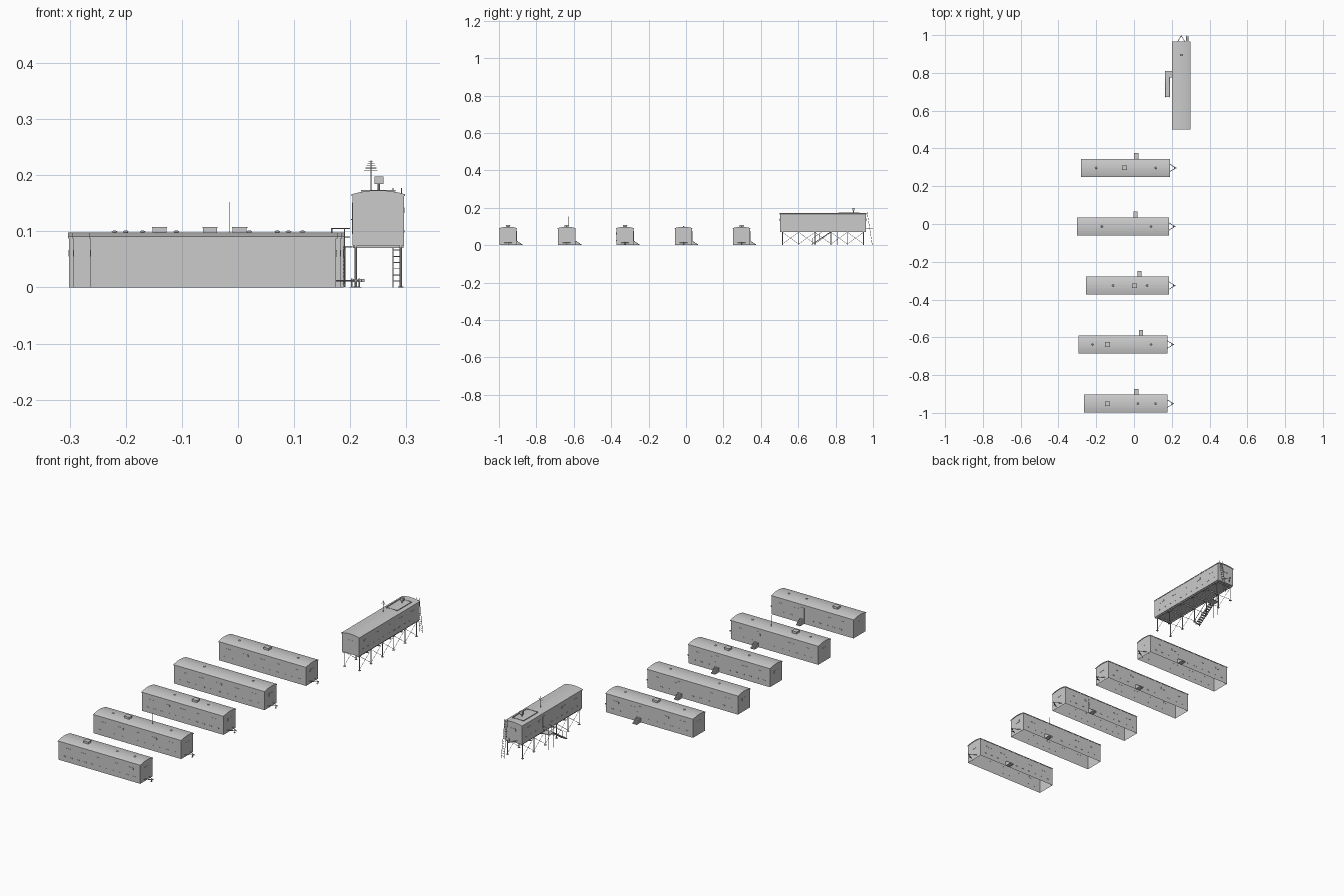
import bpy, bmesh, math
from mathutils import Matrix, Vector

if "Cube" in bpy.data.objects:
    bpy.data.objects.remove(bpy.data.objects["Cube"])

HALF_W, WALL_H, RISE = 0.046, 0.088, 0.007


class Part:
    """Collects primitives into one named mesh object."""
    def __init__(self, name, place):
        self.name, self.place, self.bm = name, place, bmesh.new()

    def box(self, x0, x1, y0, y1, z0, z1):
        m = Matrix.Translation(((x0 + x1) / 2, (y0 + y1) / 2, (z0 + z1) / 2))
        m = m @ Matrix.Diagonal((x1 - x0, y1 - y0, z1 - z0, 1))
        bmesh.ops.create_cube(self.bm, size=1, matrix=m)

    def bar(self, a, b, r=0.001, sides=6, r2=None):
        a, b = Vector(a), Vector(b)
        d = b - a
        m = Matrix.Translation((a + b) / 2) @ d.to_track_quat('Z', 'Y').to_matrix().to_4x4()
        bmesh.ops.create_cone(self.bm, cap_ends=True, segments=sides, radius1=r,
                              radius2=r if r2 is None else r2, depth=d.length, matrix=m)

    def extrude_x(self, profile, x0, x1, close):
        """Sweep a y-z profile along x; leave its last edge open unless close."""
        rings = [[self.bm.verts.new((x, y, z)) for y, z in profile] for x in (x0, x1)]
        n = len(profile)
        for i in range(n if close else n - 1):
            j = (i + 1) % n
            self.bm.faces.new((rings[0][i], rings[0][j], rings[1][j], rings[1][i]))
        self.bm.faces.new(rings[0][::-1])
        self.bm.faces.new(rings[1])

    def done(self):
        bmesh.ops.recalc_face_normals(self.bm, faces=self.bm.faces)
        me = bpy.data.meshes.new(self.name)
        self.bm.to_mesh(me)
        self.bm.free()
        ob = bpy.data.objects.new(self.name, me)
        ob.matrix_world = self.place
        bpy.context.collection.objects.link(ob)


def arch(half, z, rise, n=8):
    return [(half * (2 * i / n - 1), z + rise * (1 - (2 * i / n - 1) ** 2)) for i in range(n + 1)]


def trailer(tag, place, length, floor=False, unit=None, vents=()):
    L = length / 2
    # hollow wall shell, open underneath on the ground trailers
    p = Part(tag + "_walls", place)
    p.extrude_x([(-HALF_W, 0)] + arch(HALF_W, WALL_H, RISE) + [(HALF_W, 0)],
                -L + 0.002, L - 0.002, floor)
    p.done()
    # arched roof with small overhang
    p = Part(tag + "_roof", place)
    p.extrude_x(arch(0.048, WALL_H + 0.003, RISE) + arch(0.048, WALL_H - 0.0005, RISE)[::-1], -L, L, True)
    p.done()
    # slit windows above, short vents below, on both sides and ends
    p = Part(tag + "_windows", place)
    for s in (-1, 1):
        y0, y1 = sorted((s * (HALF_W - 0.0005), s * (HALF_W + 0.001)))
        for i in range(5):
            x = (i - 2) * length * 0.19
            if s > 0 and i == 2:
                continue
            p.box(x - 0.014, x + 0.014, y0, y1, 0.058, 0.067)
        for i in range(11):
            x = (i - 5) * length * 0.085
            if s > 0 and 0 < x < 0.09:
                continue
            p.box(x - 0.006, x + 0.006, y0, y1, 0.023, 0.027)
        x0, x1 = sorted((s * (L - 0.0025), s * (L - 0.001)))
        p.box(x0, x1, -0.014, 0.014, 0.055, 0.067)
    p.done()
    # tow frame with coupling
    p = Part(tag + "_tow_frame", place)
    for s in (-1, 1):
        p.bar((L - 0.004, s * 0.022, 0.012), (L + 0.032, 0, 0.012), 0.0015, 4)
    p.box(L + 0.028, L + 0.035, -0.002, 0.002, 0.010, 0.015)
    if not floor:
        p.bar((L + 0.026, 0, 0), (L + 0.026, 0, 0.016), 0.0015)
        p.box(L + 0.022, L + 0.030, -0.004, 0.004, 0, 0.001)
    p.done()
    # roof fittings
    p = Part(tag + "_roof_fittings", place)
    if unit is not None:
        p.box(unit - 0.0125, unit + 0.0125, -0.011, 0.011, 0.094, 0.106)
        p.box(unit - 0.0135, unit + 0.0135, -0.012, 0.012, 0.106, 0.108)
    for x in vents:
        p.bar((x, 0, 0.095), (x, 0, 0.1), 0.004, 10)
        p.bar((x, 0, 0.099), (x, 0, 0.101), 0.0055, 10, 0.003)
    p.done()


def entry(tag, place, x, steps=True):
    p = Part(tag + "_door", place)
    p.box(x - 0.011, x + 0.011, HALF_W - 0.001, HALF_W + 0.001, 0.02, 0.076)
    p.bar((x + 0.008, HALF_W, 0.046), (x + 0.008, HALF_W + 0.003, 0.046), 0.001)
    p.done()
    if steps:
        p = Part(tag + "_steps", place)
        for i in range(4):
            y = HALF_W + i * 0.008
            p.box(x - 0.011, x + 0.011, y, y + 0.008, 0, 0.022 - i * 0.0055)
        p.done()


# ground trailers: x range, y centre, steps x, roof unit x, roof vents x
ROW = [(-0.28, 0.19, 0.297, 0.012, -0.05, (-0.2, 0.115)),
       (-0.303, 0.185, -0.013, 0.008, None, (-0.17, 0.09)),
       (-0.255, 0.185, -0.326, 0.03, 0.003, (-0.11, 0.07)),
       (-0.295, 0.177, -0.638, 0.037, -0.14, (-0.22, 0.09)),
       (-0.265, 0.177, -0.951, 0.012, -0.14, (0.02, 0.115))]
for k, (x0, x1, y, sx, unit, vents) in enumerate(ROW, 1):
    cx = (x0 + x1) / 2
    place = Matrix.Translation((cx, y, 0))
    tag = f"ground_trailer_{k}"
    trailer(tag, place, x1 - x0, unit=None if unit is None else unit - cx, vents=[v - cx for v in vents])
    entry(tag, place, sx - cx)

# whip antenna on the fourth trailer
p = Part("whip_antenna", Matrix.Translation((-0.015, -0.63, 0)))
p.bar((0, 0, 0.094), (0, 0, 0.152), 0.0006)
p.done()

# raised trailer, turned so its length runs along y
BASE = 0.075
ground = Matrix.Translation((0.25, 0.7325, 0)) @ Matrix.Rotation(math.pi / 2, 4, 'Z')
raised = Matrix.Translation((0, 0, BASE)) @ ground
trailer("raised_trailer", raised, 0.465, floor=True)
entry("raised_trailer", raised, 0.06, steps=False)

# stilts: posts, foot plates, beams and cross braces
p = Part("stilts", ground)
xs = [-0.217 + i * 0.0868 for i in range(6)]
for s in (-1, 1):
    y = s * 0.04
    p.box(-0.23, 0.23, y - 0.002, y + 0.002, BASE - 0.005, BASE)
    for x in xs:
        p.bar((x, y, 0), (x, y, BASE - 0.004), 0.002, 8)
        p.box(x - 0.005, x + 0.005, y - 0.005, y + 0.005, 0, 0.0015)
    for a, b in zip(xs, xs[1:]):
        p.bar((a, y, 0.006), (b, y, BASE - 0.006), 0.0008, 4)
        p.bar((b, y, 0.006), (a, y, BASE - 0.006), 0.0008, 4)
for x in xs:
    p.box(x - 0.002, x + 0.002, -0.045, 0.045, BASE - 0.005, BASE)
p.done()

# landing and stair flight
p = Part("landing_stairs", ground)
p.box(0.042, 0.078, 0.046, 0.085, 0.071, 0.074)
for x in (0.044, 0.076):
    p.bar((x, 0.083, 0), (x, 0.083, 0.106), 0.0012)
for z in (0.09, 0.105):
    p.bar((0.044, 0.083, z), (0.077, 0.083, z), 0.0008)
    p.bar((0.076, 0.05, z), (0.076, 0.083, z), 0.0008)
for i in range(10):
    x, z = -0.055 + i * 0.0102, 0.005 + i * 0.0068
    p.box(x - 0.005, x + 0.005, 0.06, 0.084, z, z + 0.0015)
for y in (0.06, 0.084):
    p.bar((-0.062, y, 0.0015), (0.043, y, 0.072), 0.0016, 4)
    p.bar((-0.058, y, 0.034), (0.044, y, 0.105), 0.0008)
    for i in range(3):
        p.bar((-0.058 + i * 0.04, y, 0.004 + i * 0.027), (-0.058 + i * 0.04, y, 0.034 + i * 0.028), 0.0008)
p.done()

# leaning ladder at the back end
p = Part("roof_ladder", ground)
for y in (-0.026, -0.041):
    p.bar((0.264, y, 0), (0.236, y, 0.177), 0.001)
for i in range(1, 16):
    t = i / 16
    p.bar((0.264 - 0.028 * t, -0.026, 0.177 * t), (0.264 - 0.028 * t, -0.041, 0.177 * t), 0.0008)
p.done()

# antenna mast with graded crossbars
p = Part("antenna_mast", ground)
p.bar((0.04, 0.013, 0.168), (0.04, 0.013, 0.226), 0.0009)
for i in range(5):
    w = 0.012 - i * 0.002
    p.bar((0.04, 0.013 - w, 0.209 + i * 0.0038), (0.04, 0.013 + w, 0.209 + i * 0.0038), 0.0006)
p.done()

# roof lookout lamp on a stand, inside a low guard frame
p = Part("roof_lamp", ground)
p.bar((0.163, -0.001, 0.17), (0.163, -0.001, 0.186), 0.002)
p.box(0.158, 0.168, -0.009, 0.007, 0.184, 0.198)
p.done()
p = Part("roof_walkway_frame", ground)
for y in (-0.03, 0.03):
    p.box(0.085, 0.195, y - 0.001, y + 0.001, 0.171, 0.174)
for x in (0.085, 0.195):
    p.box(x - 0.001, x + 0.001, -0.031, 0.031, 0.171, 0.174)
p.done()
